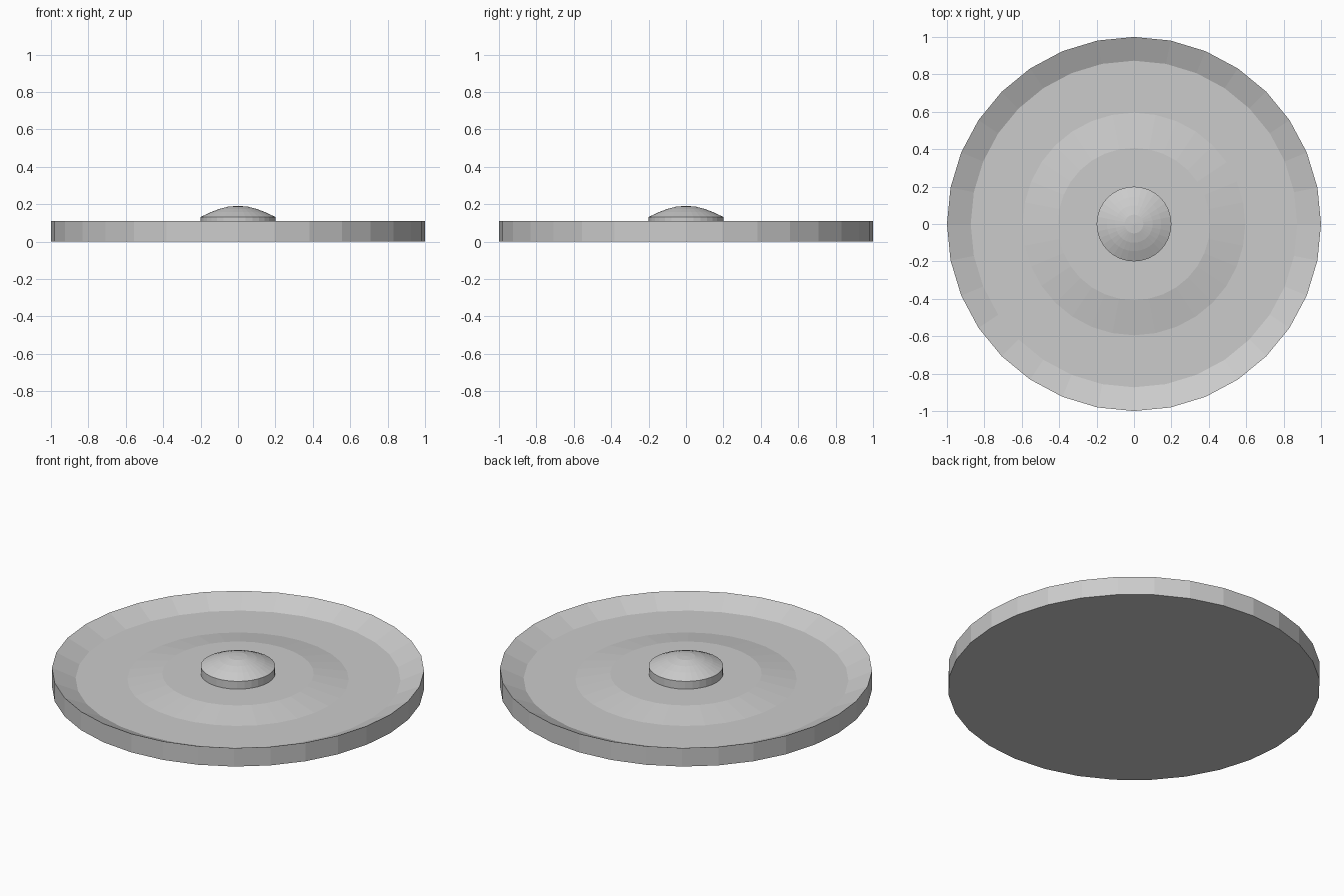
import bpy, bmesh, math

if "Cube" in bpy.data.objects:
    bpy.data.objects.remove(bpy.data.objects["Cube"])


def lathe(name, profile, sides, smooth=False):
    """Revolve (radius, z) points around z; radius 0 closes to a pole, open ends get an n-gon."""
    bm = bmesh.new()
    rings = []
    for r, z in profile:
        if r == 0:
            rings.append([bm.verts.new((0, 0, z))] * sides)
        else:
            rings.append([bm.verts.new((r * math.cos(2 * math.pi * i / sides),
                                        r * math.sin(2 * math.pi * i / sides), z))
                          for i in range(sides)])
    for a, b in zip(rings, rings[1:]):
        for i in range(sides):
            j = (i + 1) % sides
            bm.faces.new(list(dict.fromkeys((a[i], a[j], b[j], b[i]))))
    for ring in (rings[0], rings[-1]):
        if len(set(ring)) > 1:
            bm.faces.new(ring)
    bmesh.ops.recalc_face_normals(bm, faces=bm.faces[:])
    mesh = bpy.data.meshes.new(name)
    bm.to_mesh(mesh)
    bm.free()
    obj = bpy.data.objects.new(name, mesh)
    bpy.context.collection.objects.link(obj)
    return obj


# Shallow dish: straight wall, sloped rim, flat channel, raised centre
lathe("dish", [(1, 0), (1, 0.11), (0.873, 0.052), (0.595, 0.052),
               (0.407, 0.086)], 32)

# Domed hub sitting on the raised centre
lathe("hub", [(0.2, 0.08), (0.2, 0.132), (0.145, 0.158), (0.1, 0.175),
              (0.05, 0.188), (0, 0.191)], 32)
